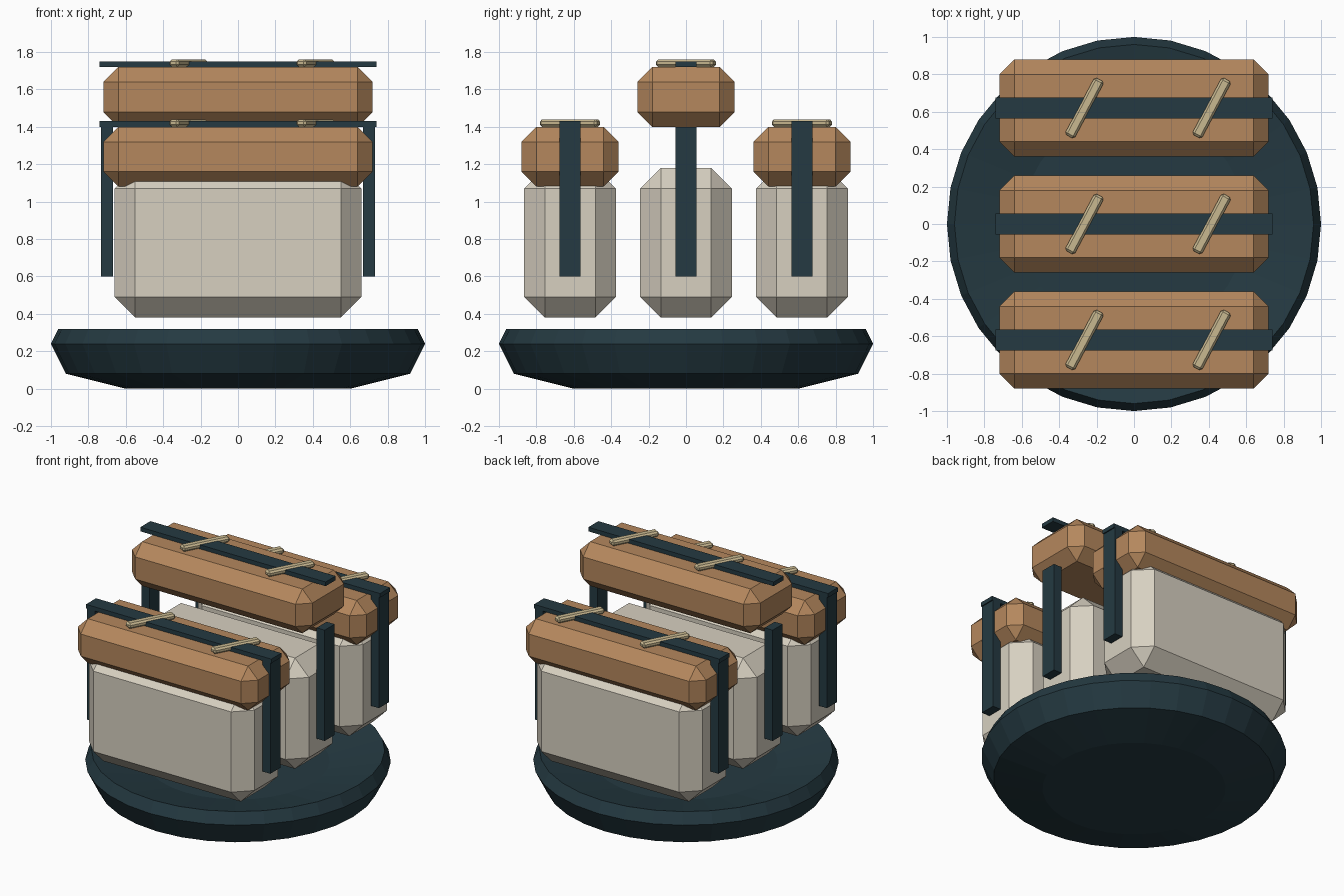
import bpy, bmesh, math
from mathutils import Matrix, Vector

default = bpy.data.objects.get("Cube")
if default:
    bpy.data.objects.remove(default, do_unlink=True)


def material(name, rgb):
    mat = bpy.data.materials.new(name)
    mat.use_nodes = True
    mat.diffuse_color = (*rgb, 1)
    mat.node_tree.nodes["Principled BSDF"].inputs["Base Color"].default_value = (*rgb, 1)
    return mat


DARK = material("dark seaweed", (0.018, 0.042, 0.054))
RICE = material("rice cream", (0.68, 0.63, 0.53))
FISH = material("warm tan", (0.46, 0.245, 0.11))
SEED = material("pale straw", (0.58, 0.48, 0.28))


def finish(name, bm, mat):
    bmesh.ops.recalc_face_normals(bm, faces=bm.faces)
    mesh = bpy.data.meshes.new(name)
    bm.to_mesh(mesh)
    bm.free()
    mesh.materials.append(mat)
    obj = bpy.data.objects.new(name, mesh)
    bpy.context.collection.objects.link(obj)
    return obj


def block(name, centre, size, mat, bevel=0, turn=0):
    """Box with optional chamfered edges, turned about z."""
    bm = bmesh.new()
    bmesh.ops.create_cube(bm, size=1)
    bmesh.ops.scale(bm, vec=size, verts=bm.verts)
    if bevel:
        bmesh.ops.bevel(bm, geom=bm.edges[:], offset=bevel, segments=1,
                        affect='EDGES', profile=0.5)
    bmesh.ops.rotate(bm, matrix=Matrix.Rotation(turn, 3, 'Z'), verts=bm.verts)
    bmesh.ops.translate(bm, vec=Vector(centre), verts=bm.verts)
    return finish(name, bm, mat)


def lathe(name, profile, sides, mat):
    """Closed solid of revolution, capped at both ends of the profile."""
    bm = bmesh.new()
    rings = [[bm.verts.new((r * math.cos(math.tau * i / sides),
                            r * math.sin(math.tau * i / sides), z))
              for i in range(sides)] for r, z in profile]
    for low, high in zip(rings, rings[1:]):
        for i in range(sides):
            j = (i + 1) % sides
            bm.faces.new((low[i], low[j], high[j], high[i]))
    bm.faces.new(rings[0])
    bm.faces.new(rings[-1])
    return finish(name, bm, mat)


# Shallow round plate with a dished top
lathe("plate", [(0.6, 0), (0.92, 0.08), (1, 0.24), (0.96, 0.32), (0.6, 0.24)], 32, DARK)

# Three pieces in a row; the middle topping sits higher than the others
for place, y, lift in (("front", -0.62, 0), ("middle", 0, 0.32), ("back", 0.62, 0)):
    block(place + "_rice", (0, y, 0.78), (1.32, 0.49, 0.8), RICE, 0.11)
    block(place + "_topping", (0, y, 1.24 + lift), (1.44, 0.52, 0.32), FISH, 0.08)

    # Seaweed band: top strip and two hanging ends
    block(place + "_band_top", (0, y, 1.415 + lift), (1.48, 0.114, 0.03), DARK)
    for side, sign in (("left", 1), ("right", -1)):
        block(f"{place}_band_{side}", (sign * 0.7, y, 1.0), (0.064, 0.114, 0.8), DARK)

    # Slanted garnish sticks across the band
    for side, x in (("left", 0.415), ("right", -0.265)):
        block(f"{place}_garnish_{side}", (x, y, 1.42 + lift), (0.345, 0.058, 0.04),
              SEED, 0.012, math.radians(62))
